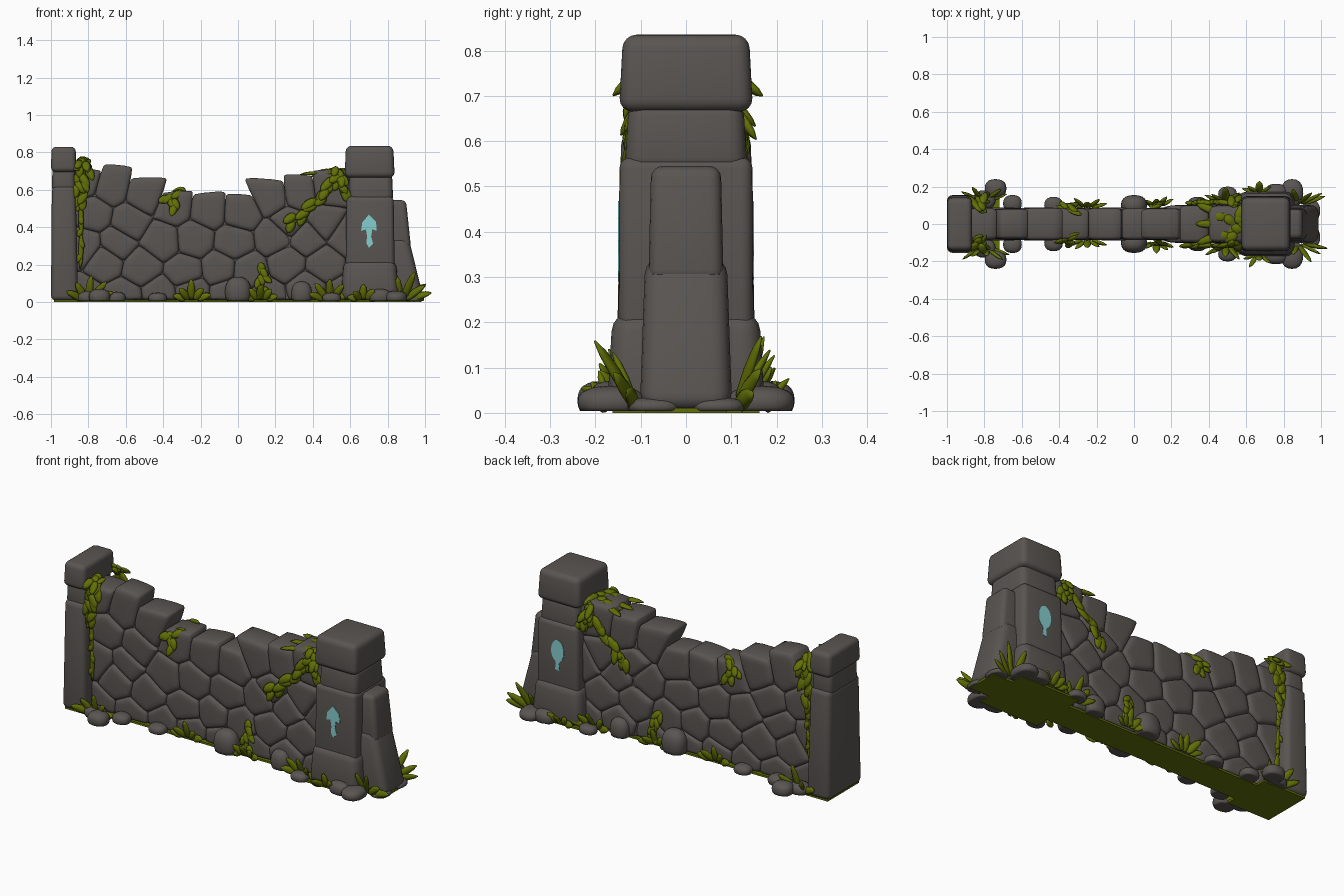
import bpy, bmesh, math, random
from mathutils import Vector

if "Cube" in bpy.data.objects:
    bpy.data.objects.remove(bpy.data.objects["Cube"])
random.seed(7)
U = random.uniform

def material(name, rgb):
    m = bpy.data.materials.new(name)
    m.diffuse_color = (*rgb, 1)
    m.use_nodes = True
    m.node_tree.nodes["Principled BSDF"].inputs["Base Color"].default_value = m.diffuse_color
    return m
STONE = material("grey stone", (0.100, 0.091, 0.083))
MOSS = material("olive green", (0.120, 0.160, 0.002))
GLOW = material("pale teal", (0.24, 0.62, 0.62))

def finish(bm, name, mat, smooth=True):
    bmesh.ops.recalc_face_normals(bm, faces=bm.faces)
    for f in bm.faces:
        f.smooth = smooth
    me = bpy.data.meshes.new(name)
    bm.to_mesh(me)
    bm.free()
    me.materials.append(mat)
    ob = bpy.data.objects.new(name, me)
    bpy.context.collection.objects.link(ob)
    return ob

def loft(bm, rings):
    rv = [[bm.verts.new(p) for p in r] for r in rings]
    n = len(rv[0])
    for a, b in zip(rv, rv[1:]):
        for i in range(n):
            bm.faces.new((a[i], a[(i + 1) % n], b[(i + 1) % n], b[i]))
    bm.faces.new(rv[0][::-1])
    bm.faces.new(rv[-1])

def block(name, bottom, top, bevel=0.025, mat=STONE):
    """Rounded tapered block; bottom/top = (x0, x1, half depth, z)."""
    bm = bmesh.new()
    loft(bm, [[(a, -h, z), (b, -h, z), (b, h, z), (a, h, z)] for a, b, h, z in (bottom, top)])
    if bevel:
        bmesh.ops.bevel(bm, geom=bm.edges[:], offset=bevel, segments=4, profile=0.5, affect='EDGES')
    finish(bm, name, mat, bevel > 0)

# Pillars, bottom to top
block("left_shaft", (-1.0, -.855, .155, .006), (-.995, -.868, .143, .62), .03)
block("left_neck", (-.995, -.868, .13, .585), (-.992, -.873, .126, .73), .03)
block("left_cap", (-1.0, -.865, .147, .695), (-.997, -.868, .138, .83), .026)
block("right_base", (.55, .862, .174, .006), (.565, .845, .162, .225), .045)
block("right_shaft", (.575, .838, .149, .15), (.58, .832, .147, .565), .026)
block("right_neck", (.59, .83, .136, .53), (.596, .824, .126, .69), .035)
block("right_cap", (.57, .838, .148, .665), (.577, .83, .139, .835), .03)
block("buttress_lower", (.75, .995, .102, .006), (.75, .912, .09, .345), .04)
block("buttress_upper", (.75, .925, .083, .29), (.75, .898, .077, .545), .026)

# Wall stones: cells cut from a set of centres, rounded and pillowed
def clip(poly, p, n):
    out = []
    for a, b in zip(poly, poly[1:] + poly[:1]):
        da, db = (a - p).dot(n), (b - p).dot(n)
        if da <= 0:
            out.append(a)
        if da * db < 0:
            out.append(a.lerp(b, da / (da - db)))
    return out

seeds = [(-.82, .65, .71), (-.68, .61, .735), (-.5, .57, .665), (-.34, .51, .59),
         (-.16, .49, .585), (.02, .48, .575), (.18, .56, .655), (.33, .58, .68), (.49, .6, .705),
         (-.77, .47, 1), (-.58, .43, 1), (.27, .42, 1), (.47, .43, 1)]
for r, z in enumerate((.05, .19, .33)):
    for i in range(8):
        seeds.append((-.82 + .2 * i + .1 * (r % 2) + U(-.035, .035), z + U(-.035, .035), 1))
for k, (x, z, top) in enumerate(seeds):
    c = Vector((x, z))
    poly = [Vector(p) for p in ((-.88, .012), (.6, .012), (.6, 1), (-.88, 1))]
    poly = clip(poly, Vector((x, top)), Vector((U(-.1, .1), 1)))
    for j, o in enumerate(seeds):
        if j != k:
            q = Vector(o[:2])
            poly = clip(poly, (c + q) / 2, q - c)
    for ratio in (.1, .25):
        poly = [a.lerp(b, t) for a, b in zip(poly, poly[1:] + poly[:1]) for t in (ratio, 1 - ratio)]
    mid = sum(poly, Vector((0, 0))) / len(poly)
    d = (.098 if x > .22 else .084) + U(-.003, .005)
    prof = [(.55, d), (.77, d - .0015), (.89, d - .005), (.965, d - .011), (1.01, d - .02)]
    prof += [(s, -y) for s, y in prof[::-1]]
    bm = bmesh.new()
    loft(bm, [[(mid.x + (p.x - mid.x) * s, y, mid.y + (p.y - mid.y) * s) for p in poly] for s, y in prof])
    finish(bm, f"wall_stone_{k}", STONE)
for n, a, b, z, h in (("middle", -.87, .3, .545, .066), ("left", -.87, -.62, .68, .064),
                      ("left_step", -.66, -.43, .625, .064), ("right_step", .12, .3, .615, .066),
                      ("right", .25, .59, .645, .079)):
    block("wall_core_" + n, (a, b, h, .012), (a, b, h, z), .01)

# Green underside
for n, a, b, h in (("left", -.985, -.72, .14), ("middle", -.73, .5, .085), ("right", .49, .855, .162),
                   ("end", .85, .98, .09)):
    block("ground_moss_" + n, (a, b, h, 0), (a, b, h, .011), 0, MOSS)

# Loose rocks on both sides: x, y, half sizes x, y, height
rocks = [(-.74, .19, .058, .05, .07), (-.65, .11, .05, .045, .055), (-.43, .1, .05, .045, .05),
         (0, .1, .07, .055, .135), (.34, .1, .055, .045, .11), (.5, .16, .05, .04, .05),
         (.76, .17, .06, .045, .07), (.845, .165, .06, .075, .06), (.945, .07, .05, .06, .035),
         (-.8, .13, .06, .05, .06)]
for i, (x, y, a, b, h) in enumerate(rocks):
    for s in (-1, 1):
        bm = bmesh.new()
        bmesh.ops.create_icosphere(bm, subdivisions=3, radius=1)
        for v in bm.verts:
            e = [math.copysign(abs(c) ** .85, c) for c in v.co]
            v.co = (x + a * e[0], s * (y + b * e[1]), max(.004, h * (.4 + .6 * e[2])))
        finish(bm, f"rock_{i}_{'front' if s < 0 else 'back'}", STONE)

# Foliage helpers
def blade(bm, base, d, length, width, normal, droop=0.0):
    d = Vector(d).normalized()
    side = d.cross(Vector(normal)).normalized()
    up = side.cross(d)
    rings = []
    for t, w in ((0, .45), (.2, .9), (.5, 1), (.8, .75), (1, .2)):
        c = Vector(base) + d * length * t - Vector((0, 0, droop * t * t))
        c.z = max(c.z, .015)
        rings.append([c + side * math.cos(g) * width * w + up * math.sin(g) * width * w * .5
                      for g in (i * math.pi / 3 for i in range(6))])
    loft(bm, rings)

def ivy(name, path, count, size, spread):
    """Leaves strewn along a stem of (x, y, z) points, on both wall sides."""
    for s in (-1, 1):
        bm = bmesh.new()
        pts = [Vector((x, s * y, z)) for x, y, z in path]
        for a, b in zip(pts, pts[1:]):
            blade(bm, a, b - a, (b - a).length * 1.15, .014, (0, s, .2))
        for i in range(count):
            t = i / count * (len(pts) - 1)
            k = int(t)
            p = pts[k].lerp(pts[k + 1], t - k) + Vector((U(-spread, spread), 0, U(-.01, .02)))
            d = (pts[k + 1] - pts[k]).normalized() + Vector((U(-.9, .9), s * U(.0, .25), U(-.6, .1)))
            blade(bm, p, d, size * U(.8, 1.15), size * .3, (0, s, .3))
        finish(bm, name + ("_front" if s < 0 else "_back"), MOSS)

def tuft(x, y, height, lean=0, out=.7):
    for s in (-1, 1):
        bm = bmesh.new()
        for i in range(5):
            a = (i - 2) / 2
            h = height * (1.1 - .35 * abs(a)) * U(.9, 1.1)
            blade(bm, (x + a * .03, s * y, .01), (a * .95 + lean, s * U(.2, out), 1.0 - .4 * abs(a)),
                  h * 1.15, .021, (0, s, .4), .015)
        finish(bm, f"grass_{x:.2f}_{'front' if s < 0 else 'back'}", MOSS)

ivy("left_ivy", [(-.79, .06, .76), (-.82, .11, .73), (-.84, .12, .64), (-.83, .115, .52)], 19, .08, .03)
ivy("left_ivy_stem", [(-.84, .115, .52), (-.838, .11, .36), (-.842, .1, .2)], 5, .05, .006)
ivy("small_ivy", [(-.29, .05, .59), (-.37, .09, .56), (-.33, .1, .5)], 7, .075, .015)
ivy("tiny_ivy", [(.11, .085, .2), (.13, .1, .14), (.12, .11, .03)], 8, .065, .015)
ivy("right_ivy", [(.55, .105, .68), (.48, .115, .6), (.37, .112, .5), (.29, .11, .42)], 14, .085, .02)
ivy("right_ivy_hang", [(.53, .09, .705), (.55, .12, .65), (.56, .12, .57)], 8, .075, .015)
for x, y, h, l, o in ((-.8, .13, .13, .1, .6), (-.25, .09, .1, 0, .6), (.12, .1, .09, 0, .6),
                      (.49, .12, .12, 0, .6), (.67, .17, .08, 0, .8), (.88, .11, .15, .4, .6)):
    tuft(x, y, h, l, o)

# Leaf pile on top of the wall beside the right pillar
bm = bmesh.new()
for i in range(20):
    g = U(0, 6.28)
    blade(bm, (U(.47, .56), U(-.07, .07), U(.69, .705)), (math.cos(g) - .2, math.sin(g), .05), .085, .03, (0, 0, 1), .025)
for i in range(3):
    blade(bm, (.45, (i - 1) * .06, .69), (-1, (i - 1) * .4, .05), .12, .022, (0, 0, 1), .015)
finish(bm, "top_leaf_pile", MOSS)

# Glowing marks on the right shaft: thin plates
arrow = [(.70, .468), (.738, .43), (.742, .38), (.718, .388), (.712, .35), (.722, .312), (.70, .29),
         (.686, .315), (.69, .35), (.684, .388), (.658, .38), (.664, .425)]
bulb = [(.7 + .04 * math.sin(g), .405 + .062 * math.cos(g)) for g in (math.radians(20 * i) for i in range(-8, 9))]
bulb += [(.71, .335), (.715, .3), (.688, .295), (.692, .335)]
for name, pts, s in (("front_mark", arrow, -1), ("back_mark", bulb, 1)):
    bm = bmesh.new()
    loft(bm, [[(x, s * y, z) for x, z in pts] for y in (.1435, .1502)])
    finish(bm, name, GLOW, False)
